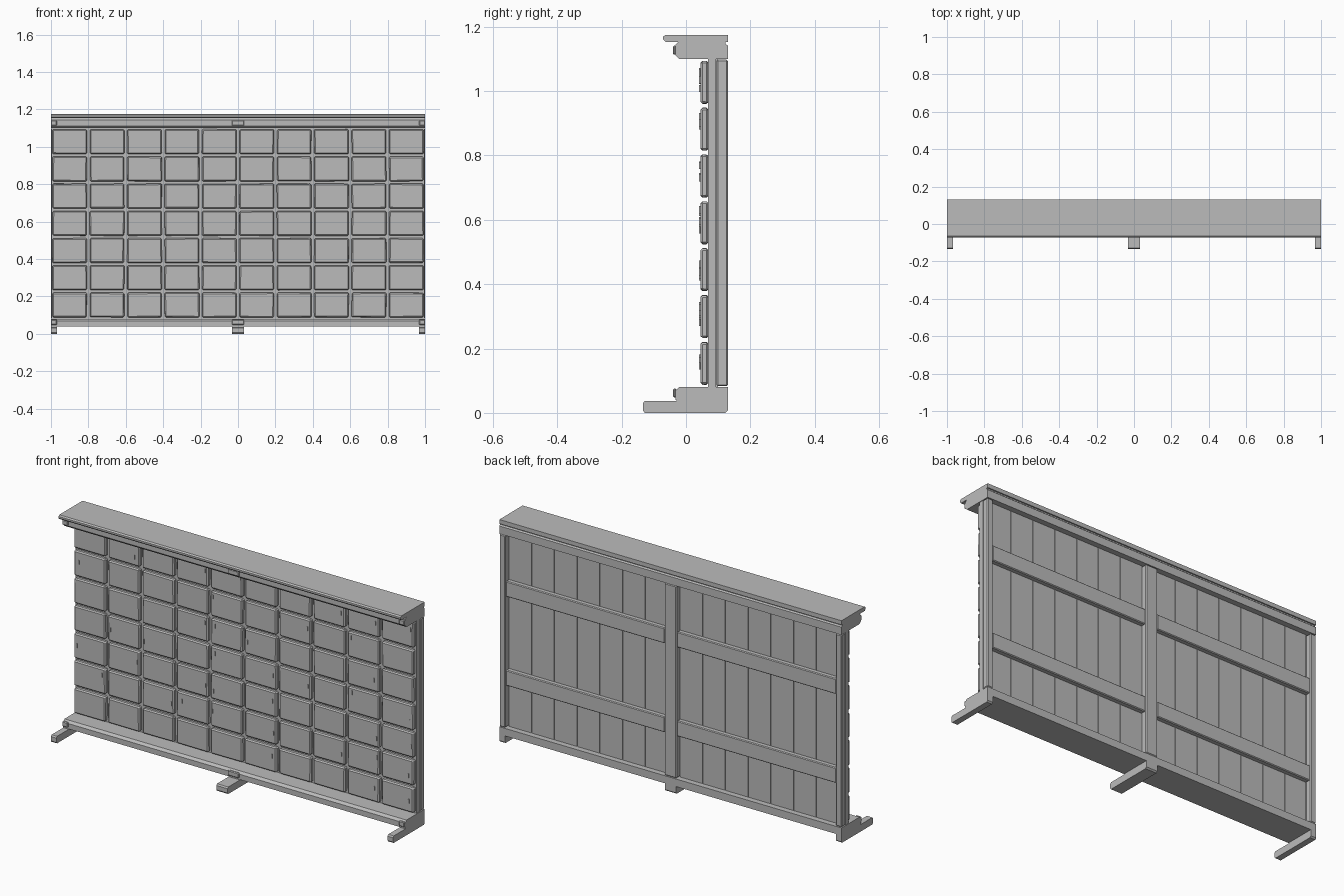
import bpy, bmesh, random
from mathutils import Vector

if "Cube" in bpy.data.objects:
    bpy.data.objects.remove(bpy.data.objects["Cube"])

random.seed(4)
grey = bpy.data.materials.new("plain grey")
grey.diffuse_color = (0.5, 0.5, 0.5, 1)
grey.use_nodes = True
grey.node_tree.nodes["Principled BSDF"].inputs["Base Color"].default_value = grey.diffuse_color


def finish(bm, name, bevel=0.0):
    bmesh.ops.recalc_face_normals(bm, faces=bm.faces)
    me = bpy.data.meshes.new(name)
    bm.to_mesh(me)
    bm.free()
    ob = bpy.data.objects.new(name, me)
    bpy.context.collection.objects.link(ob)
    me.materials.append(grey)
    if bevel:
        mod = ob.modifiers.new("bevel", 'BEVEL')
        mod.width = bevel
        mod.segments = 1
    return ob


def add_box(bm, x0, x1, y0, y1, z0, z1):
    verts = bmesh.ops.create_cube(bm, size=1)["verts"]
    for v in verts:
        v.co = Vector((x0 if v.co.x < 0 else x1,
                       y0 if v.co.y < 0 else y1,
                       z0 if v.co.z < 0 else z1))
    return verts


def boxes(name, items, bevel=0.0):
    bm = bmesh.new()
    for b in items:
        add_box(bm, *b)
    return finish(bm, name, bevel)


def extrude_x(name, profile, x0, x1):
    # extrude a y-z outline along x
    bm = bmesh.new()
    face = bm.faces.new([bm.verts.new((x0, y, z)) for y, z in profile])
    res = bmesh.ops.extrude_face_region(bm, geom=[face])
    for v in res["geom"]:
        if isinstance(v, bmesh.types.BMVert):
            v.co.x = x1
    return finish(bm, name)


# Long beams along bottom and top, with chamfered front and a groove at the back
sill = [(-0.033, 0.04), (-0.033, 0.068), (-0.021, 0.08), (0.13, 0.08),
        (0.13, 0.04)]
extrude_x("bottom_beam", sill, -1, 1)
head = [(-0.021, 1.1), (-0.033, 1.112), (-0.033, 1.143), (-0.021, 1.155),
        (0.123, 1.155), (0.123, 1.147), (0.13, 1.141), (0.13, 1.1)]
extrude_x("top_beam", head, -1, 1)
cap = [(-0.064, 1.153), (-0.071, 1.16), (-0.071, 1.169), (-0.064, 1.175),
       (0.13, 1.175), (0.13, 1.153)]
extrude_x("top_shelf", cap, -1, 1)

# Feet and the small end blocks on the beams
spans = [(-1, -0.968), (-0.033, 0.033), (0.968, 1)]
foot = [(-0.128, 0), (-0.134, 0.007), (-0.134, 0.03), (-0.128, 0.037),
        (-0.03, 0.037), (-0.03, 0.041), (0.13, 0.041), (0.13, 0.007), (0.123, 0)]
for i, (a, b) in enumerate(spans):
    extrude_x(f"foot_{i}", foot, a, b)
boxes("beam_blocks", [(a, b, -0.041, -0.03, z, z + 0.028)
                      for a, b in spans for z in (0.048, 1.113)], 0.004)

# Core panel
boxes("core_panel", [(-0.997, 0.997, 0.068, 0.094, 0.078, 1.102)])

# Front blocks: 10 columns by 7 rows, slightly irregular
bm = bmesh.new()
slivers = []
for c in range(10):
    for r in range(7):
        cx, cz = -0.9 + 0.2 * c, 0.154 + 0.1455 * r
        w = 0.092 + random.uniform(-0.001, 0.001)
        vs = add_box(bm, cx - w, cx + w, 0.045, 0.07, cz - 0.066, cz + 0.066)
        for v in vs:
            v.co.x += random.uniform(-0.0015, 0.0015)
            v.co.z += random.uniform(-0.001, 0.001)
        # small raised splinters near the sides of some blocks
        if random.random() < 0.55:
            sx = cx + random.choice((-1, 1)) * random.uniform(0.06, 0.082)
            sz = cz + random.uniform(-0.035, 0.03)
            slivers.append((sx, sx + 0.004, 0.041, 0.048, sz, sz + 0.022))
finish(bm, "front_blocks", 0.006)
boxes("splinters", slivers)

# Back planks, seven on each side of the middle post
planks = []
pitch = (0.966 - 0.034) / 7
for s in (-1, 1):
    for i in range(7):
        a = s * (0.034 + pitch * i + 0.0015)
        b = s * (0.034 + pitch * (i + 1) - 0.0015)
        planks.append((min(a, b), max(a, b), 0.092, 0.1, 0.078, 1.102))
boxes("back_planks", planks)

# Posts and cross rails on the back
boxes("back_posts", [(a, b, 0.095, 0.13, 0.083, 1.098)
                     for a, b in ((-1, -0.966), (-0.035, 0.035), (0.966, 1))], 0.004)
boxes("back_rails", [(a, b, 0.097, 0.126, z, z + 0.082)
                     for a, b in ((-0.966, -0.035), (0.035, 0.966))
                     for z in (0.305, 0.775)], 0.004)
